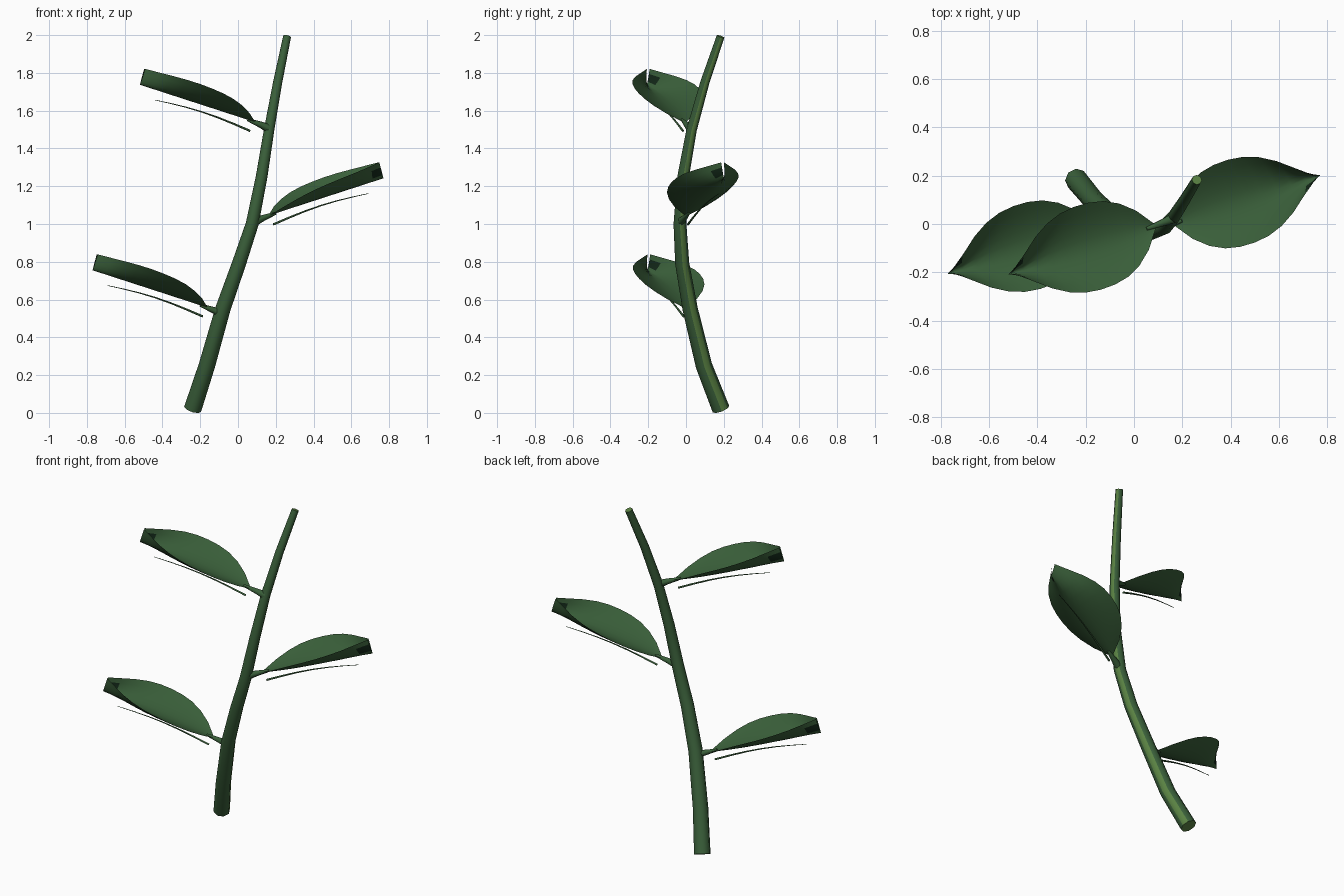
import bpy, bmesh, math
from mathutils import Vector

if "Cube" in bpy.data.objects:
    bpy.data.objects.remove(bpy.data.objects["Cube"])


def material(name, rgb):
    m = bpy.data.materials.new(name)
    m.use_nodes = True
    m.diffuse_color = (*rgb, 1)
    bsdf = m.node_tree.nodes["Principled BSDF"]
    bsdf.inputs["Base Color"].default_value = (*rgb, 1)
    bsdf.inputs["Roughness"].default_value = 0.8
    return m


LEAF = material("leaf green", (0.042, 0.115, 0.042))
LIGHT = material("light stem green", (0.1, 0.22, 0.055))
DARK = material("dark fold green", (0.006, 0.02, 0.009))


def finish(name, bm, mats):
    mesh = bpy.data.meshes.new(name)
    bm.to_mesh(mesh)
    bm.free()
    for m in mats:
        mesh.materials.append(m)
    ob = bpy.data.objects.new(name, mesh)
    bpy.context.collection.objects.link(ob)
    return ob


def tube(name, points, radii, sides=8, light=False):
    """Round tapered tube through points, optionally with a lighter strip."""
    pts = [Vector(p) for p in points]
    bm = bmesh.new()
    rings = []
    for i, p in enumerate(pts):
        axis = (pts[min(i + 1, len(pts) - 1)] - pts[max(i - 1, 0)]).normalized()
        ref = Vector((1, 0, 0)) if abs(axis.z) > 0.7 else Vector((0, 0, 1))
        e1 = (ref - axis * ref.dot(axis)).normalized()
        e2 = axis.cross(e1)
        ring = []
        for k in range(sides):
            a = 2 * math.pi * k / sides
            ring.append(bm.verts.new(p + radii[i] * (e1 * math.cos(a) + e2 * math.sin(a))))
        rings.append(ring)
    for r0, r1 in zip(rings, rings[1:]):
        for k in range(sides):
            j = (k + 1) % sides
            f = bm.faces.new((r0[k], r0[j], r1[j], r1[k]))
            f.smooth = True
            f.material_index = int(light and k == 0)
    for cap in (bm.faces.new(rings[0][::-1]), bm.faces.new(rings[-1])):
        cap.material_index = int(light)
        for e in cap.edges:
            e.smooth = False
    return finish(name, bm, [LEAF, LIGHT] if light else [LEAF])


# Bent main stem
stem_path = [(-0.24, 0.185, 0.02), (-0.165, 0.095, 0.25), (-0.08, 0.022, 0.55),
             (0.005, -0.02, 0.79), (0.075, -0.032, 1.0), (0.125, -0.015, 1.25),
             (0.165, 0.03, 1.5), (0.21, 0.1, 1.75), (0.26, 0.183, 1.993)]
n = len(stem_path) - 1
tube("stem", stem_path, [0.047 - 0.026 * i / n for i in range(n + 1)], light=True)

# Leaf half width and fold height at even steps from base to tip
WIDTH = [0.008, 0.085, 0.135, 0.165, 0.178, 0.18, 0.172, 0.15, 0.112, 0.06, 0.008]
RISE = [0.0, 0.028, 0.05, 0.066, 0.076, 0.082, 0.086, 0.088, 0.088, 0.088, 0.088]
ACROSS = 10


def leaf(name, base, tip):
    """Cupped blade whose two halves fold upward toward the tip."""
    base, tip = Vector(base), Vector(tip)
    axis = (tip - base).normalized()
    side = Vector((-axis.y, axis.x, 0)).normalized()
    up = axis.cross(side)
    bm = bmesh.new()
    rows = []
    for i, (w, rise) in enumerate(zip(WIDTH, RISE)):
        centre = base.lerp(tip, i / (len(WIDTH) - 1))
        row = []
        for k in range(ACROSS + 1):
            s = 2 * k / ACROSS - 1
            row.append(bm.verts.new(centre + side * s * w + up * rise * abs(s) ** 1.7))
        rows.append(row)
    for i, (r0, r1) in enumerate(zip(rows, rows[1:])):
        for k in range(ACROSS):
            f = bm.faces.new((r0[k], r1[k], r1[k + 1], r0[k + 1]))
            f.smooth = True
            # dark patch on one fold beside the tip
            f.material_index = int(i == len(rows) - 2 and k in (1, 2))
    return finish(name, bm, [LEAF, DARK])


def sprig(name, joint, base, direction):
    """Leaf with its stalk and the thin rib hanging beneath it."""
    joint, base = Vector(joint), Vector(base)
    reach = Vector((0.607 * direction, 0.2 * direction, 0.197))
    leaf(name + "_leaf", base, base + reach)
    tube(name + "_stalk", [joint, joint.lerp(base, 0.6), base + reach * 0.06],
         [0.024, 0.017, 0.008], 6)
    start = base + reach * 0.04 + Vector((0, 0, -0.055))
    rib = []
    for i in range(7):
        t = i / 6
        rib.append(start + reach * 0.83 * t + Vector((0, 0, 0.018 * math.sin(math.pi * t))))
    tube(name + "_rib", rib, [0.006 - 0.0045 * i / 6 for i in range(7)], 6)


sprig("upper", (0.165, 0.025, 1.505), (0.088, -0.008, 1.54), -1)
sprig("middle", (0.085, -0.03, 1.01), (0.163, 0.002, 1.045), 1)
sprig("lower", (-0.085, 0.025, 0.525), (-0.163, -0.005, 0.558), -1)
